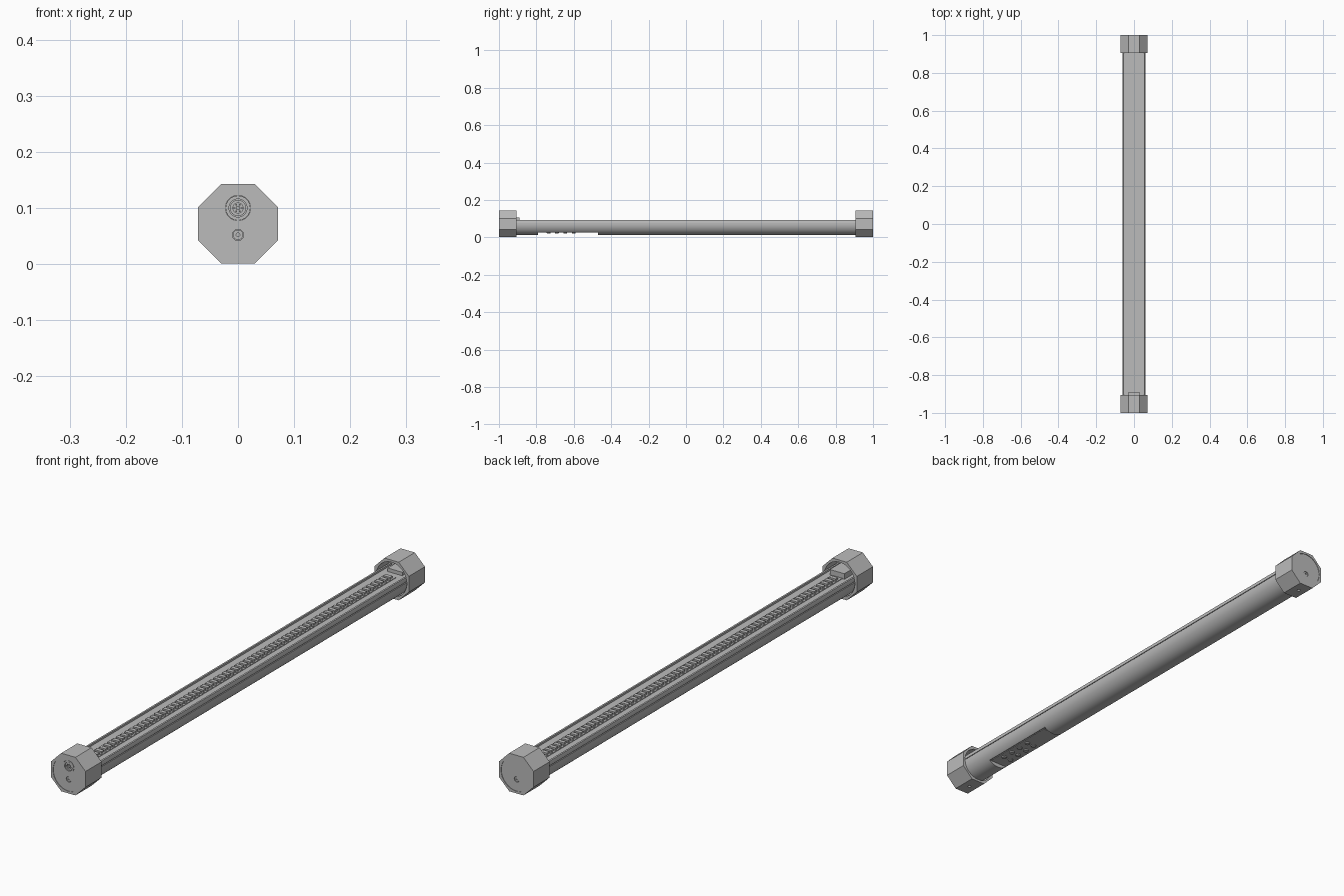
import bpy, bmesh, math
from mathutils import Matrix

default = bpy.data.objects.get("Cube")
if default:
    bpy.data.objects.remove(default)

GREY = bpy.data.materials.new("plain grey")
GREY.use_nodes = True
GREY.diffuse_color = (0.5, 0.5, 0.5, 1)
GREY.node_tree.nodes["Principled BSDF"].inputs["Base Color"].default_value = (0.5, 0.5, 0.5, 1)

AXIS = 0.072          # height of the tube axis
TUBE = 0.06           # tube radius
BORE = 0.063          # cap bore radius
CAP = 0.095           # cap length
FLAT = 0.071          # half width of a cap across flats


def finish(name, bm):
    bmesh.ops.recalc_face_normals(bm, faces=bm.faces)
    mesh = bpy.data.meshes.new(name)
    bm.to_mesh(mesh)
    bm.free()
    mesh.materials.append(GREY)
    obj = bpy.data.objects.new(name, mesh)
    bpy.context.collection.objects.link(obj)
    return obj


def smooth(obj):
    bpy.ops.object.select_all(action='DESELECT')
    obj.select_set(True)
    bpy.context.view_layer.objects.active = obj
    bpy.ops.object.shade_smooth_by_angle(angle=math.radians(30))


def box(name, x, y, z):
    bm = bmesh.new()
    bmesh.ops.create_cube(bm, size=1)
    for v in bm.verts:
        v.co = [r[0] + (c + 0.5) * (r[1] - r[0]) for r, c in zip((x, y, z), v.co)]
    return finish(name, bm)


def extrude(name, profile, y0, y1):
    """Sweep an x-z outline along y."""
    bm = bmesh.new()
    face = bm.faces.new([bm.verts.new((x, y0, z)) for x, z in profile])
    new = bmesh.ops.extrude_face_region(bm, geom=[face])["geom"]
    for v in new:
        if isinstance(v, bmesh.types.BMVert):
            v.co.y = y1
    return finish(name, bm)


def circle(r, z, n=48, turn=0.0):
    steps = [turn + math.tau * i / n for i in range(n)]
    return [(r * math.cos(a), z + r * math.sin(a)) for a in steps]


def disc(name, r, y0, y1, z=AXIS, n=48, turn=0.0):
    return extrude(name, circle(r, z, n, turn), y0, y1)


def cut(obj, *cutters):
    for c in cutters:
        mod = obj.modifiers.new("cut", 'BOOLEAN')
        mod.object = c
        mod.solver = 'EXACT'
        bpy.context.view_layer.objects.active = obj
        bpy.ops.object.modifier_apply(modifier=mod.name)
        bpy.data.objects.remove(c)
    smooth(obj)


# Channel body: round below, lipped tray on top, with a groove along each side
start, end = math.asin(0.02 / TUBE), math.asin(0.005 / TUBE)
angles = [-math.pi / 2 + (math.pi / 2 + end) * i / 24 for i in range(25)]
right = [(TUBE * math.cos(a), AXIS + TUBE * math.sin(a)) for a in angles]
right.insert(-1, (TUBE, AXIS + 0.002))
right[-1] = (0.056, AXIS + 0.002)
right += [(0.056, 0.077), (0.0595, 0.077), (0.0585, 0.085),
          (TUBE * math.cos(start), 0.092), (0.05, 0.092), (0.05, 0.085)]
left = [(-x, z) for x, z in reversed(right[1:])]
body = extrude("channel_body", right + left, -0.985, 0.985)
cut(body, box("recess_cutter", (-0.1, 0.1), (-0.79, -0.47), (-0.1, 0.027)))

# Light strip with its row of light chips
box("light_strip", (-0.022, 0.022), (-0.89, 0.9), (0.0845, 0.087))
chip = box("light_chips", (-0.014, 0.014), (-0.875, -0.86), (0.0865, 0.0935))
row = chip.modifiers.new("row", 'ARRAY')
row.count = 71
row.use_relative_offset = False
row.use_constant_offset = True
row.constant_offset_displace = (0, 0.025, 0)

# Small parts flanking the chips
for side, x in (("left", 0.018), ("right", -0.018)):
    part = box(side + "_resistors", (x - 0.002, x + 0.002), (-0.862, -0.852), (0.0865, 0.089))
    row = part.modifiers.new("row", 'ARRAY')
    row.count = 70
    row.use_relative_offset = False
    row.use_constant_offset = True
    row.constant_offset_displace = (0, 0.025, 0)

# Control panel below, with two rows of round buttons
box("control_panel", (-0.036, 0.036), (-0.78, -0.48), (0.025, 0.0275))
for i in range(4):
    for x in (-0.015, 0.015):
        bm = bmesh.new()
        place = Matrix.Translation((x, -0.735 + i * 0.045, 0.0235))
        bmesh.ops.create_cone(bm, cap_ends=True, segments=24, radius1=0.009,
                              radius2=0.01, depth=0.005, matrix=place)
        smooth(finish("control_button", bm))

# End caps: octagonal sleeves closed by a slightly sunken round plate
for name, s in (("front", -1), ("back", 1)):
    sleeve = disc(name + "_cap", FLAT / math.cos(math.pi / 8), s, s * (1 - CAP),
                  n=8, turn=math.pi / 8)
    bm = bmesh.new()
    bmesh.ops.create_cone(bm, cap_ends=True, segments=24, radius1=0.006, radius2=0.006,
                          depth=0.03, matrix=Matrix.Translation((0, s * 0.955, 0)))
    hole = finish("screw_hole_cutter", bm)
    cut(sleeve, disc("bore_cutter", BORE, s * 1.1, s * 0.8, n=64), hole)
    plate = disc(name + "_end_plate", BORE + 0.0003, s * 0.998, s * 0.975, n=64)
    holes = [disc("screw_cutter", 0.010, s * 1.1, s * 0.993, 0.052, 32)]
    if s < 0:
        holes.append(disc("socket_cutter", 0.0225, s * 1.1, s * 0.985, 0.1, 40))
    cut(plate, *holes)
    # Sunken screw with a hexagonal drive
    screw = disc(name + "_screw", 0.009, s * 0.996, s * 0.985, 0.052, 32)
    cut(screw, disc("drive_cutter", 0.0035, s * 1.1, s * 0.993, 0.052, 6))

# Power socket in the front plate: collar, inner sleeve and centre pin
for name, outer, inner, y in (("socket_collar", 0.022, 0.016, -0.999),
                              ("socket_sleeve", 0.0145, 0.009, -0.997)):
    ring = disc(name, outer, y, -0.984, 0.1, 40)
    cut(ring, disc("ring_cutter", inner, -1.1, -0.9, 0.1, 40))
smooth(disc("socket_pin", 0.004, -0.996, -0.984, 0.1, 16))
for i in range(6):
    a = math.tau * i / 6
    lobe = extrude("socket_contact", [(x + 0.0065 * math.cos(a), z + 0.0065 * math.sin(a))
                                      for x, z in circle(0.0018, 0.1, 12)], -0.994, -0.984)
    smooth(lobe)

# Socket housing behind the front plate, and a clamp block at the back
box("socket_housing", (-0.03, 0.03), (-0.98, -0.89), (0.084, 0.106))
box("clamp_block", (-0.03, 0.03), (0.925, 0.98), (0.084, 0.098))
